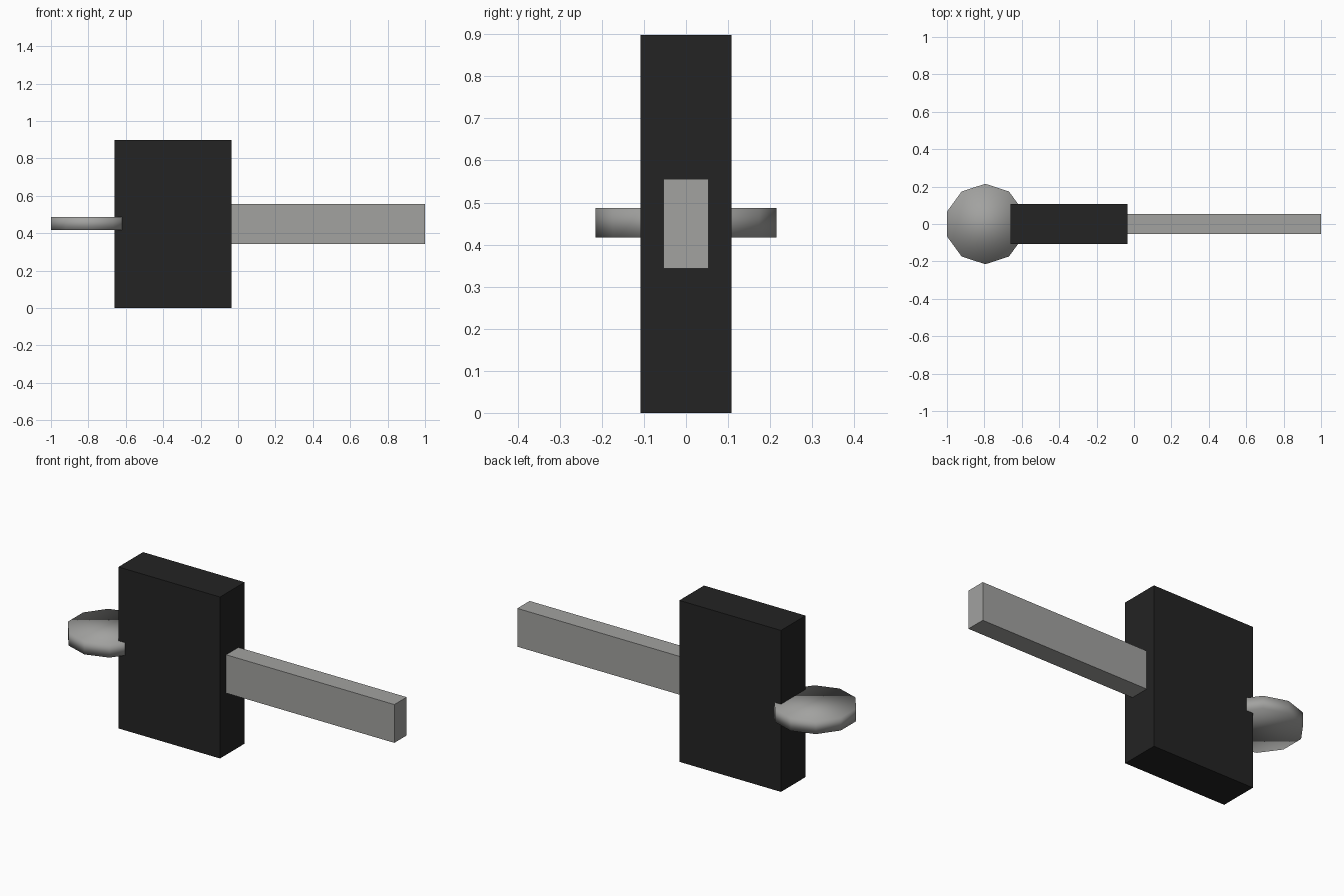
import bpy
from math import radians

cube = bpy.data.objects.get("Cube")
if cube:
    bpy.data.objects.remove(cube, do_unlink=True)


def make_material(name, rgb):
    mat = bpy.data.materials.new(name)
    mat.use_nodes = True
    colour = (*rgb, 1.0)
    mat.diffuse_color = colour
    mat.node_tree.nodes["Principled BSDF"].inputs["Base Color"].default_value = colour
    return mat


def finish(name, mat):
    obj = bpy.context.object
    obj.name = obj.data.name = name
    obj.data.materials.append(mat)
    bpy.ops.object.transform_apply(location=False, rotation=True, scale=True)
    return obj


def box(name, low, high, mat):
    centre = [(a + b) / 2 for a, b in zip(low, high)]
    bpy.ops.mesh.primitive_cube_add(size=1, location=centre)
    bpy.context.object.scale = [b - a for a, b in zip(low, high)]
    return finish(name, mat)


black = make_material("matte black", (0.017, 0.017, 0.017))
grey = make_material("warm grey", (0.36, 0.36, 0.35))

# Upright slab and the bar reaching out of its left side
box("slab", (-0.66, -0.108, 0), (-0.035, 0.108, 0.898), black)
box("bar", (-0.045, -0.054, 0.343), (1.0, 0.054, 0.556), grey)

# Ten-sided disc set into the right edge of the slab, softly shaded
bpy.ops.mesh.primitive_cylinder_add(vertices=10, radius=0.215, depth=0.071,
                                    location=(-0.795, 0, 0.452))
finish("disc", grey)
bpy.ops.object.shade_smooth()
